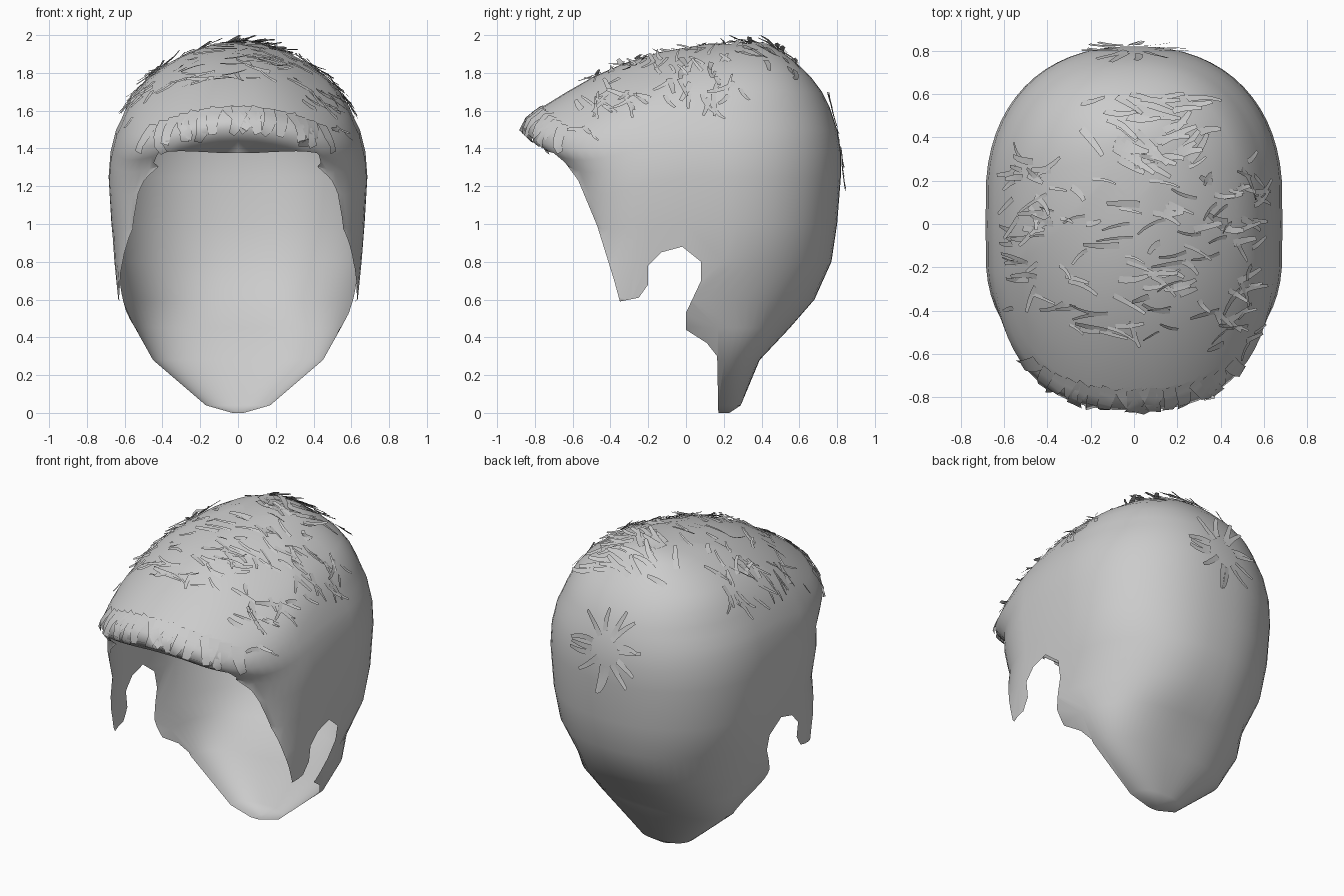
import bpy, bmesh, math, random
from mathutils import Vector
from mathutils.bvhtree import BVHTree

random.seed(4)
cube = bpy.data.objects.get("Cube")
if cube:
    bpy.data.objects.remove(cube)

mat = bpy.data.materials.new("light_grey_hair")
mat.use_nodes = True
GREY = (0.6, 0.6, 0.6, 1)
mat.diffuse_color = GREY
mat.node_tree.nodes["Principled BSDF"].inputs["Base Color"].default_value = GREY


def make_object(name, bm, smooth=True):
    mesh = bpy.data.meshes.new(name)
    bm.to_mesh(mesh)
    bm.free()
    mesh.materials.append(mat)
    for p in mesh.polygons:
        p.use_smooth = smooth
    obj = bpy.data.objects.new(name, mesh)
    bpy.context.collection.objects.link(obj)
    return obj


# Head volume: height, half width, front y, back y, y of the widest point
RINGS = [
    (0, .03, .1, .23, .17), (.04, .17, 0, .29, .17), (.28, .45, -.1, .39, .17),
    (.45, .545, -.4, .55, .1), (.6, .645, -.8, .68, -.1), (.8, .66, -.7, .77, 0),
    (1, .67, -.64, .8, 0), (1.25, .685, -.69, .82, 0), (1.38, .675, -.705, .82, 0),
    (1.44, .66, -.79, .81, 0), (1.5, .645, -.86, .8, 0), (1.56, .615, -.84, .78, 0),
    (1.62, .59, -.76, .76, 0), (1.7, .54, -.63, .72, .05), (1.78, .47, -.49, .66, .1),
    (1.85, .37, -.33, .59, .13), (1.91, .26, -.14, .51, .18), (1.955, .12, .12, .43, .27),
]
SEGMENTS = 64


def power(v, p):
    return math.copysign(abs(v) ** p, v)


bm = bmesh.new()
loops = []
for z, w, front, back, cy in RINGS:
    loop = []
    flat = min(.11, .2 * w) if z > .7 else 0    # straight stretch along the temples
    droop = .5 * max(0, min(1, (z - .9) / .4))  # the fringe arcs down to the sides
    pinch = .5 * max(0, .9 - z) if z > .5 else 0  # narrower behind the ears
    for i in range(SEGMENTS):
        a = math.tau * i / SEGMENTS
        p = .88 if 0 < math.sin(a) and z > .7 else .8
        x, s = w * power(math.cos(a), p), power(math.sin(a), p)
        y = cy + math.copysign(flat, s) if abs(s) > .001 else cy
        y += s * (back - cy - flat if s > 0 else cy - flat - front)
        x *= 1 - pinch * (y + .3)
        loop.append(bm.verts.new((x, y, z - droop * x * x * max(0, -s))))
    loops.append(loop)
for low, high in zip(loops, loops[1:]):
    for i in range(SEGMENTS):
        j = (i + 1) % SEGMENTS
        bm.faces.new((low[i], low[j], high[j], high[i]))
bm.faces.new(loops[0][::-1])
bmesh.ops.triangulate(bm, faces=[bm.faces.new(loops[-1])])
shell = make_object("hair_shell", bm)

# Hairline in side profile: forehead, sideburn, ear notch, nape
HAIRLINE = [
    (-1.2, 1.15), (-.75, 1.39), (-.7, 1.375), (-.64, 1.325), (-.57, 1.23), (-.47, .99),
    (-.38, .7), (-.35, .59), (-.25, .61), (-.2, .68), (-.2, .78), (-.13, .85), (-.02, .88),
    (.08, .8), (.08, .7), (0, .53), (0, .44), (.11, .37), (.165, .3), (.175, -.2), (-1.2, -.2),
]
bm = bmesh.new()
face = bm.faces.new([bm.verts.new((-1, y, z)) for y, z in HAIRLINE])
out = bmesh.ops.extrude_face_region(bm, geom=[face])
bmesh.ops.translate(bm, vec=(2, 0, 0),
                    verts=[g for g in out["geom"] if isinstance(g, bmesh.types.BMVert)])
bmesh.ops.recalc_face_normals(bm, faces=bm.faces)
cutter = make_object("face_opening_cutter", bm, False)
cutter.hide_render = True
mod = shell.modifiers.new("face_opening", "BOOLEAN")
mod.operation = "DIFFERENCE"
mod.solver = "EXACT"
mod.object = cutter
bpy.context.view_layer.update()
evaluated = shell.evaluated_get(bpy.context.evaluated_depsgraph_get())
bm = bmesh.new()
bm.from_mesh(evaluated.to_mesh())
evaluated.to_mesh_clear()
shell.modifiers.clear()
bpy.data.objects.remove(cutter)


def on_hairline(p):
    q = Vector((p.y, p.z))
    for a, b in zip(HAIRLINE, HAIRLINE[1:]):
        a, d = Vector(a), Vector(b) - Vector(a)
        t = max(0, min(1, (q - a).dot(d) / d.length_squared))
        if (a + d * t - q).length < 0.0005:
            return True
    return False


# Open the shell by removing the cut walls
bm.normal_update()
walls = [f for f in bm.faces
         if abs(f.normal.x) < 0.01 and all(on_hairline(v.co) for v in f.verts)]
bmesh.ops.delete(bm, geom=walls, context="FACES")
surface = BVHTree.FromBMesh(bm)
bm.to_mesh(shell.data)
bm.free()
for p in shell.data.polygons:
    p.use_smooth = True


def add_strand(bm, start, heading, length, width, lift):
    """A tapered ribbon that follows the surface and lifts towards its tip."""
    point, pairs, steps = Vector(start), [], 4
    heading = Vector(heading).normalized()
    bend = random.uniform(-.2, .2)
    for i in range(steps + 1):
        spot, normal, _, _ = surface.find_nearest(point)
        t = i / steps
        heading = (heading - normal * heading.dot(normal)).normalized()
        across = normal.cross(heading)
        side = across * width * (0.5 - 0.22 * t * t)
        center = spot + normal * (0.004 + lift * t * t)
        pairs.append((bm.verts.new(center - side + normal * 0.004), bm.verts.new(center + side)))
        heading += across * bend
        point = spot + heading.normalized() * length / steps
    for a, b in zip(pairs, pairs[1:]):
        bm.faces.new((a[0], b[0], b[1], a[1]))


# Loose strands across the top
bm = bmesh.new()
for _ in range(120):
    x, y = random.uniform(-.56, .56), random.uniform(-.55, .3)
    spot = surface.ray_cast(Vector((x, y, 3)), Vector((0, 0, -1)))[0]
    heading = (random.choice((-1, 1)), random.uniform(-.5, .25), 0)
    add_strand(bm, spot, heading, random.uniform(.07, .17),
               random.uniform(.012, .035), random.uniform(.005, .03))
make_object("top_strands", bm)

# Longer diagonal strands at the crown
bm = bmesh.new()
for _ in range(36):
    x, y = random.uniform(-.3, .3), random.uniform(.28, .6)
    spot = surface.ray_cast(Vector((x, y, 3)), Vector((0, 0, -1)))[0]
    heading = (random.uniform(.6, 1), random.uniform(-.8, -.2) if x < .1 else .5, 0)
    add_strand(bm, spot, heading, random.uniform(.1, .22), .035, random.uniform(.01, .04))
make_object("crown_strands", bm)

# Strands combed down the upper sides
bm = bmesh.new()
for side in (-1, 1):
    for _ in range(15):
        origin = Vector((side * 2, random.uniform(-.45, .3), random.uniform(1.63, 1.8)))
        spot = surface.ray_cast(origin, Vector((-side, 0, 0)))[0]
        add_strand(bm, spot, (0, random.uniform(-.8, .3), -1), random.uniform(.07, .15), .025, .015)
make_object("side_strands", bm)

# Fringe locks rolling over the forehead
bm = bmesh.new()
for i in range(17):
    x = -.44 + .055 * i
    spot = surface.ray_cast(Vector((x, -2, 1.62 - .5 * x * x)), Vector((0, 1, 0)))[0]
    add_strand(bm, spot, (random.uniform(-.3, .3), 0, -1), random.uniform(.17, .23), .075, .01)
make_object("fringe_locks", bm)

# Radial whorl on the back of the head
bm = bmesh.new()
for i in range(14):
    a = math.tau * i / 14 + random.uniform(-.15, .15)
    ray = Vector((math.cos(a), 0, math.sin(a)))
    start = Vector((0, 2, 1.45)) + ray * random.uniform(.06, .11)
    spot = surface.ray_cast(start, Vector((0, -1, 0)))[0]
    add_strand(bm, spot, ray, random.uniform(.12, .21), .035, .025)
make_object("whorl_strands", bm)
